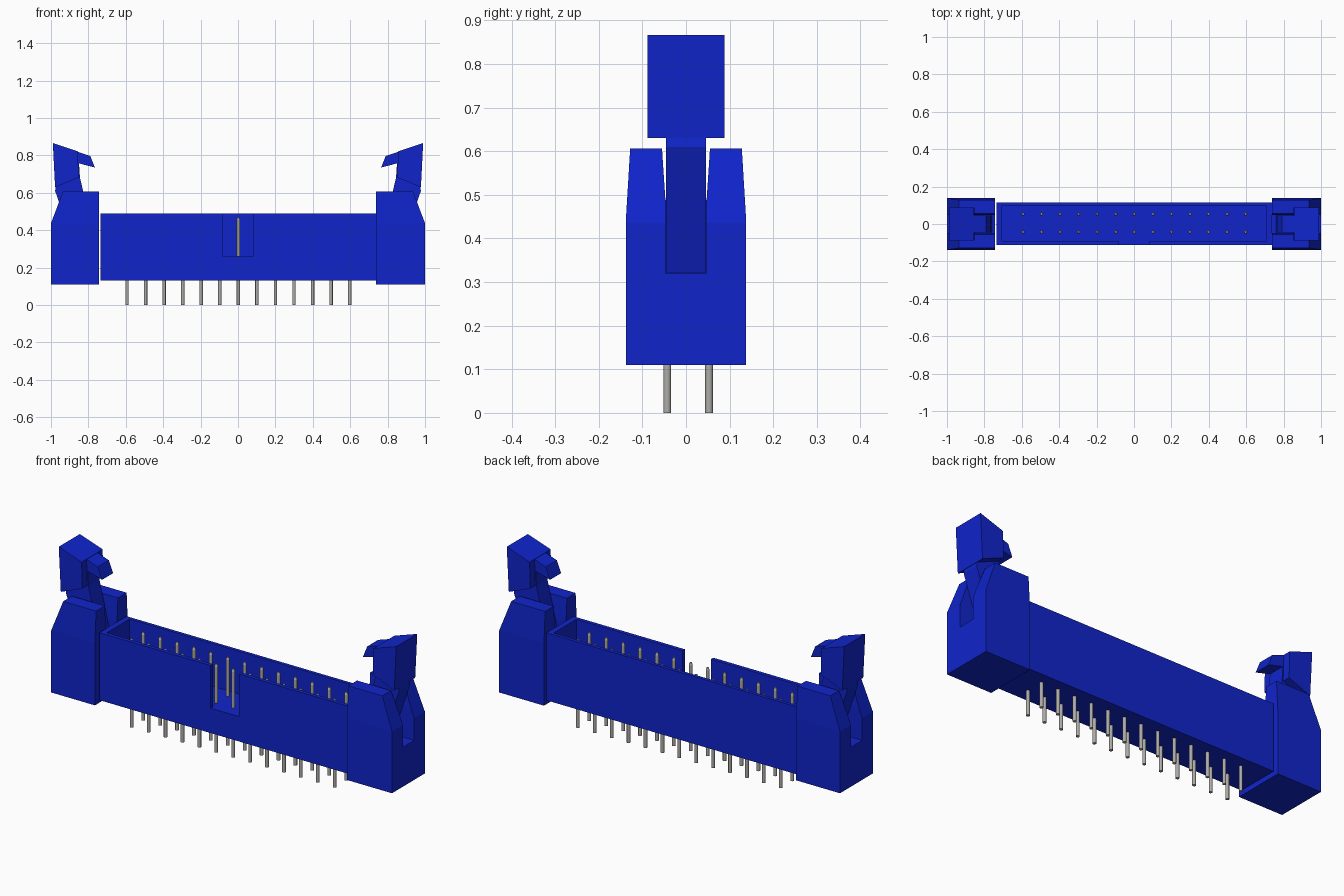
import bpy, bmesh
from mathutils import Vector

cube = bpy.data.objects.get("Cube")
if cube:
    bpy.data.objects.remove(cube, do_unlink=True)


def material(name, rgb, metallic=0.0):
    m = bpy.data.materials.new(name)
    m.use_nodes = True
    m.diffuse_color = (*rgb, 1)
    m.node_tree.nodes["Principled BSDF"].inputs["Base Color"].default_value = (*rgb, 1)
    return m


BLUE = material("blue plastic", (0.005, 0.018, 0.60))
GREY = material("grey metal", (0.42, 0.41, 0.39))


def add_object(name, bm, mat):
    bmesh.ops.recalc_face_normals(bm, faces=bm.faces[:])
    me = bpy.data.meshes.new(name)
    bm.to_mesh(me)
    bm.free()
    me.materials.append(mat)
    ob = bpy.data.objects.new(name, me)
    bpy.context.collection.objects.link(ob)
    return ob


def prism(bm, points, offset):
    """Extrude a closed outline of 3D points along offset."""
    face = bm.faces.new([bm.verts.new(p) for p in points])
    ext = bmesh.ops.extrude_face_region(bm, geom=[face], use_keep_orig=True)
    verts = [g for g in ext["geom"] if isinstance(g, bmesh.types.BMVert)]
    bmesh.ops.translate(bm, verts=verts, vec=offset)


def box(name, x0, x1, y0, y1, z0, z1, mat):
    bm = bmesh.new()
    prism(bm, [(x0, y0, z0), (x1, y0, z0), (x1, y1, z0), (x0, y1, z0)], (0, 0, z1 - z0))
    return add_object(name, bm, mat)


def cut(target, cutter):
    mod = target.modifiers.new("cut", 'BOOLEAN')
    mod.operation = 'DIFFERENCE'
    mod.solver = 'EXACT'
    mod.object = cutter
    bpy.context.view_layer.objects.active = target
    bpy.ops.object.modifier_apply(modifier=mod.name)
    bpy.data.objects.remove(cutter, do_unlink=True)


# Open-topped housing with a key notch in the front wall
FLOOR = 0.262
housing = box("housing", -0.735, 0.738, -0.112, 0.116, 0.13, 0.488, BLUE)
cut(housing, box("cavity_cutter", -0.705, 0.708, -0.092, 0.098, FLOOR, 0.6, BLUE))
cut(housing, box("notch_cutter", -0.082, 0.084, -0.2, 0.0, FLOOR, 0.6, BLUE))


# Slotted end towers: U-shaped section, sloped on the outside
def tower(name, side, inner):
    half = [(0.138, 0.11), (0.138, 0.44), (0.128, 0.606),
            (0.055, 0.606), (0.047, 0.485), (0.047, 0.32)]
    outline = half + [(-y, z) for y, z in reversed(half)]
    bm = bmesh.new()
    prism(bm, [(side * inner, y, z) for y, z in outline], (side * (1 - inner), 0, 0))
    cut_geo = bmesh.ops.bisect_plane(
        bm, geom=bm.verts[:] + bm.edges[:] + bm.faces[:],
        plane_co=Vector((side, 0, 0.437)), plane_no=Vector((side * 0.169, 0, 0.064)),
        clear_outer=True)["geom_cut"]
    edges = [g for g in cut_geo if isinstance(g, bmesh.types.BMEdge)]
    bmesh.ops.holes_fill(bm, edges=[e for e in edges if e.is_boundary])
    return add_object(name, bm, BLUE)


# Latch lever: narrow arm and hook, with a wider thumb block
def latch(name, side):
    arm = [(0.88, 0.322), (0.76, 0.322), (0.828, 0.61), (0.845, 0.68), (0.850, 0.757),
           (0.765, 0.735), (0.79, 0.797), (0.985, 0.862), (0.973, 0.64), (0.978, 0.61),
           (0.957, 0.55)]
    head = [(0.990, 0.866), (0.856, 0.821), (0.852, 0.681), (0.978, 0.63)]
    bm = bmesh.new()
    for points, w in ((arm, 0.046), (head, 0.088)):
        prism(bm, [(side * x, -w, z) for x, z in points], (0, 2 * w, 0))
    return add_object(name, bm, BLUE)


for label, side, inner in (("left", 1, 0.737), ("right", -1, 0.743)):
    tower(label + "_tower", side, inner)
    latch(label + "_latch", side)

# Two rows of thirteen contact pins with tapered tips
R = 0.009
for row, y in (("front", -0.043), ("back", 0.053)):
    bm = bmesh.new()
    for i in range(13):
        x = 0.002 + (i - 6) * 0.0992
        for z0, z1, r1, r2 in ((0.0, 0.455, R, R), (0.455, 0.467, R, R * 0.6)):
            made = bmesh.ops.create_cone(bm, cap_ends=True, segments=12,
                                         radius1=r1, radius2=r2, depth=z1 - z0)
            bmesh.ops.translate(bm, verts=made["verts"], vec=(x, y, (z0 + z1) / 2))
    pins = add_object(row + "_pins", bm, GREY)
    bpy.ops.object.select_all(action='DESELECT')
    pins.select_set(True)
    bpy.context.view_layer.objects.active = pins
    bpy.ops.object.shade_smooth_by_angle(angle=0.6)
